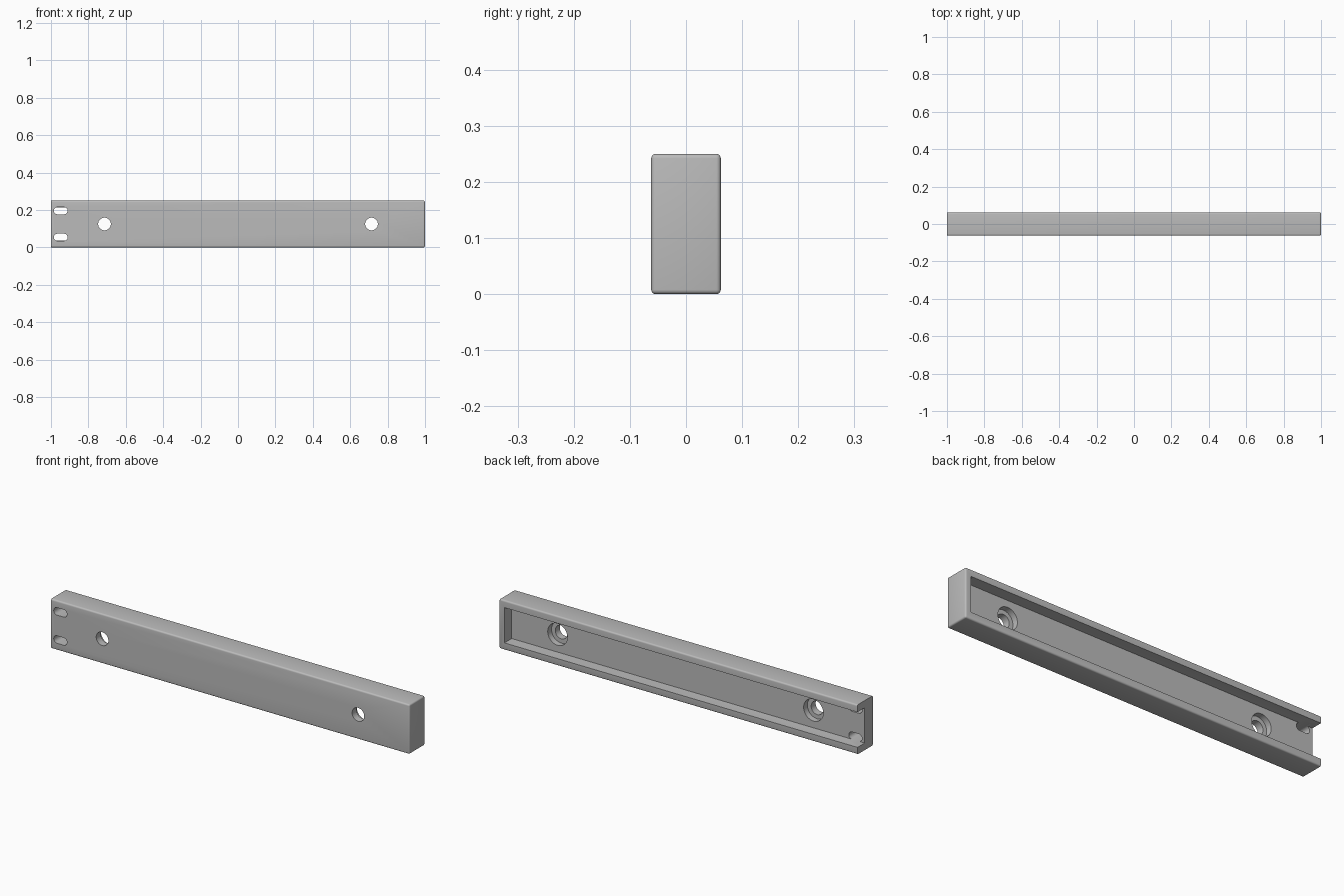
import bpy, bmesh, math
from mathutils import Matrix, Vector

if "Cube" in bpy.data.objects:
    bpy.data.objects.remove(bpy.data.objects["Cube"], do_unlink=True)

LENGTH, DEPTH, HEIGHT = 2.0, 0.124, 0.25
BACK = DEPTH / 2
FLOOR = 0.004          # y of the channel floor
WALL = 0.036
MID = HEIGHT / 2

grey = bpy.data.materials.new("light grey")
grey.use_nodes = True
colour = (0.5, 0.5, 0.5, 1)
grey.diffuse_color = colour
grey.node_tree.nodes["Principled BSDF"].inputs["Base Color"].default_value = colour


def finish(bm, name):
    bmesh.ops.recalc_face_normals(bm, faces=bm.faces)
    mesh = bpy.data.meshes.new(name)
    bm.to_mesh(mesh)
    bm.free()
    mesh.materials.append(grey)
    obj = bpy.data.objects.new(name, mesh)
    bpy.context.collection.objects.link(obj)
    return obj


def box(name, low, high, bevel=0):
    low, high = Vector(low), Vector(high)
    bm = bmesh.new()
    bmesh.ops.create_cube(bm, size=1, matrix=Matrix.Translation((low + high) / 2)
                          @ Matrix.Diagonal((*(high - low), 1)))
    if bevel:
        # round every edge except those around the open end
        edges = [e for e in bm.edges if max(v.co.x for v in e.verts) > 0
                 ]
        bmesh.ops.bevel(bm, geom=edges, offset=bevel, segments=4,
                        profile=0.5, affect='EDGES')
    return finish(bm, name)


def slot(name, x, z, radius, half_run, y0, y1):
    # rounded slot along x (a plain hole when half_run is 0), running from y0 to y1
    bm = bmesh.new()
    steps = 32
    points = []
    for i in range(steps):
        a = 2 * math.pi * (i + 0.5) / steps
        side = math.copysign(half_run, math.cos(a))
        points.append(bm.verts.new((x + side + radius * math.cos(a), y0,
                                    z + radius * math.sin(a))))
    face = bm.faces.new(points)
    out = bmesh.ops.extrude_face_region(bm, geom=[face])
    bmesh.ops.translate(bm, vec=(0, y1 - y0, 0),
                        verts=[v for v in out["geom"] if isinstance(v, bmesh.types.BMVert)])
    return finish(bm, name)


# rounded bar
bar = box("channel_bar", (-LENGTH / 2, -BACK, 0), (LENGTH / 2, BACK, HEIGHT), 0.008)

# channel in the back, open at one end
cutters = [box("channel_cutter", (-1.1, FLOOR, WALL),
               (LENGTH / 2 - 0.03, BACK + 0.1, HEIGHT - WALL))]

# counterbored screw holes and the pair of end slots
for side in (-1, 1):
    x = 0.714 * side
    cutters.append(slot("screw_hole_cutter", x, MID, 0.034, 0, -0.1, 0.05))
    cutters.append(slot("counterbore_cutter", x, MID, 0.055, 0, FLOOR - 0.03, 0.05))
    cutters.append(slot("end_slot_cutter", -0.948, MID + 0.071 * side, 0.019, 0.018,
                        -0.1, FLOOR + 0.02))

for cutter in cutters:
    mod = bar.modifiers.new(cutter.name, 'BOOLEAN')
    mod.operation = 'DIFFERENCE'
    mod.solver = 'EXACT'
    mod.object = cutter

bpy.ops.object.select_all(action='DESELECT')
bar.select_set(True)
bpy.context.view_layer.objects.active = bar
for mod in list(bar.modifiers):
    bpy.ops.object.modifier_apply(modifier=mod.name)
for cutter in cutters:
    bpy.data.objects.remove(cutter, do_unlink=True)

bpy.ops.object.shade_smooth_by_angle(angle=math.radians(35))
